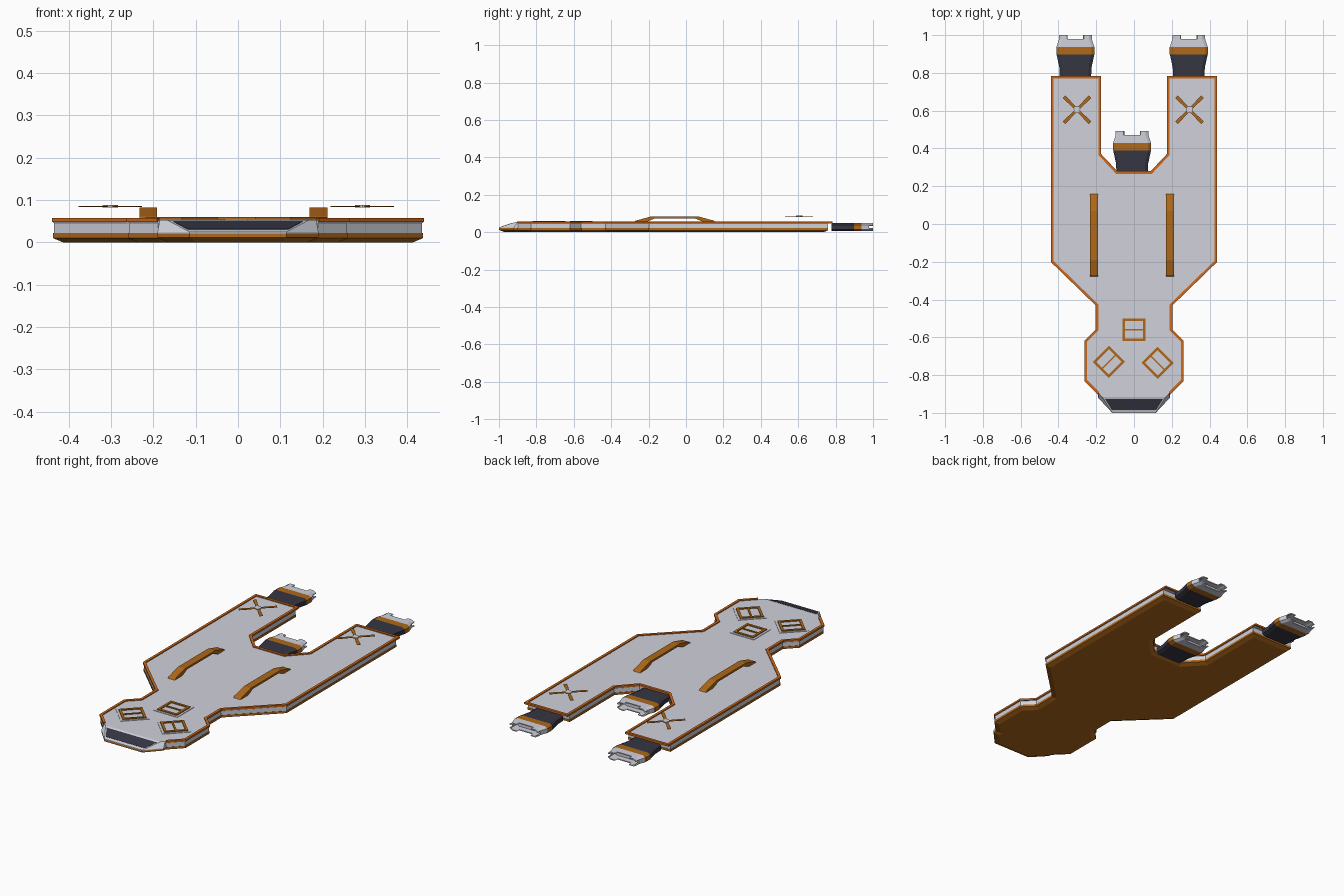
import bpy, bmesh, math
from mathutils import Vector, Matrix

if "Cube" in bpy.data.objects:
    bpy.data.objects.remove(bpy.data.objects["Cube"])


def material(name, col):
    m = bpy.data.materials.new(name)
    m.diffuse_color = (*col, 1)
    m.use_nodes = True
    m.node_tree.nodes["Principled BSDF"].inputs["Base Color"].default_value = m.diffuse_color
    return m


GREY = material("hull_grey", (0.63, 0.64, 0.71))
BROWN = material("ochre", (0.43, 0.14, 0.01))
ORANGE = material("trim_orange", (0.62, 0.14, 0.01))
DARK = material("dark_metal", (0.035, 0.037, 0.055))


def finish(name, bm, mat):
    bmesh.ops.recalc_face_normals(bm, faces=bm.faces)
    me = bpy.data.meshes.new(name)
    bm.to_mesh(me)
    bm.free()
    me.materials.append(mat)
    ob = bpy.data.objects.new(name, me)
    bpy.context.collection.objects.link(ob)
    return ob


def loft(name, rings, mat):
    """Skin matching point rings and cap both ends."""
    bm = bmesh.new()
    vs = [[bm.verts.new(p) for p in r] for r in rings]
    n = len(vs[0])
    for a, b in zip(vs, vs[1:]):
        for i in range(n):
            j = (i + 1) % n
            bm.faces.new((a[i], a[j], b[j], b[i]))
    bm.faces.new(vs[0])
    bm.faces.new(vs[-1])
    return finish(name, bm, mat)


def boxes(name, items, mat, place=Matrix()):
    """One mesh of boxes, each (centre, size), moved by a matrix."""
    bm = bmesh.new()
    for c, s in items:
        bmesh.ops.create_cube(bm, size=1, matrix=place @ Matrix.Translation(c) @ Matrix.Diagonal((*s, 1)))
    return finish(name, bm, mat)


def mirrored(half):
    return half + [(-x, y) for x, y in reversed(half)]


def outline(back):
    return mirrored([(0.19, -0.9), (0.26, -0.83), (0.26, -0.62), (0.2, -0.56), (0.2, -0.43),
                     (0.437, -0.2), (0.437, back), (0.178, back), (0.178, 0.37), (0.09, 0.277)])


def inset(pts, d):
    """Offset a counter-clockwise outline inward."""
    out = []
    for i, p in enumerate(pts):
        p = Vector(p)
        a = (p - Vector(pts[i - 1])).normalized()
        b = (Vector(pts[(i + 1) % len(pts)]) - p).normalized()
        na, nb = Vector((-a.y, a.x)), Vector((-b.y, b.x))
        out.append(tuple(p + (na + nb) * d / (1 + na.dot(nb))))
    return out


def at(pts, z):
    return [(x, y, z) for x, y in pts]


# Main hull: ochre belly, grey side band, thin deck
hull = outline(0.76)
loft("hull_belly", [at(inset(hull, 0.024), 0), at(hull, 0.01), at(hull, 0.022)], BROWN)
loft("hull_sides", [at(inset(hull, 0.002), 0.022), at(inset(hull, 0.002), 0.047)], GREY)
deck = outline(0.776)
loft("deck", [at(deck, 0.046), at(inset(deck, 0.006), 0.053)], GREY)

# Raised orange edge trim, open across the nose
outer, inner = inset(outline(0.78), -0.003), inset(outline(0.78), 0.011)
loft("edge_trim", [[(*o, 0.048), (*o, 0.058), (*i, 0.058), (*i, 0.05)]
                   for o, i in zip(outer, inner)], ORANGE)

# Wedge nose with sloped window
low = mirrored([(0.115, -1.0), (0.19, -0.92), (0.19, -0.87)])
bot = mirrored([(0.1, -0.97), (0.165, -0.905), (0.165, -0.87)])
top = mirrored([(0.168, -0.915), (0.185, -0.9), (0.185, -0.87)])
loft("nose_belly", [at(bot, 0), at(low, 0.012), at(low, 0.021)], BROWN)
loft("nose", [at(low, 0.021), at(low, 0.025), at(top, 0.053)], GREY)


def slope_z(y):
    return 0.025 + (y + 1.0) * 0.028 / 0.085


win = mirrored([(0.118, -0.984), (0.153, -0.927)])
loft("nose_window", [[(x, y, slope_z(y) + d) for x, y in win] for d in (-0.003, 0.001)], DARK)


# Engines: flared nozzle with four corner teeth
def section(w, y, cx, k=1.0):
    mid, h = 0.027, 0.021
    q = [(0.045, h), (w - 0.016, h), (w, h - 0.009), (w, 0.008)]
    pts = q + [(x, -z) for x, z in reversed(q)]
    pts += [(-x, -z) for x, z in q] + [(-x, z) for x, z in reversed(q)]
    kx = 1 - (1 - k) * 0.35
    return [(cx + x * kx, y, mid + z * k) for x, z in pts]


def engine(name, cx, y):
    loft(name + "_neck", [section(0.083, y, cx), section(0.085, y + 0.05, cx),
                          section(0.1, y + 0.12, cx)], DARK)
    loft(name + "_band", [section(0.101, y + 0.12, cx), section(0.101, y + 0.16, cx)], BROWN)
    end = y + 0.201
    loft(name + "_nozzle", [section(0.1, y + 0.16, cx), section(0.087, end, cx),
                            section(0.087, end, cx, 0.75), section(0.087, y + 0.17, cx, 0.75)], GREY)
    for c in range(4):
        rings = []
        for yy in (end - 0.001, y + 0.222):
            o, i = section(0.087, yy, cx), section(0.087, yy, cx, 0.75)
            rings.append(o[c * 4:c * 4 + 4] + i[c * 4:c * 4 + 4][::-1])
        loft(f"{name}_tooth_{c}", rings, GREY)


engine("left_engine", -0.31, 0.778)
engine("right_engine", 0.29, 0.778)
engine("centre_engine", -0.01, 0.27)

# Arched rails on the deck
arch = [(-0.28, 0.052), (-0.27, 0.061), (-0.19, 0.083), (0.07, 0.083), (0.15, 0.061), (0.16, 0.052),
        (0.1, 0.052), (0.05, 0.072), (-0.17, 0.072), (-0.22, 0.052)]
for side, cx in (("left", -0.212), ("right", 0.19)):
    loft(side + "_rail", [[(x, y, z) for y, z in arch] for x in (cx - 0.021, cx + 0.021)], BROWN)

# Hatches: plate, square frame and middle bar
for name, x, y, ang in (("rear", 0, -0.56, 0), ("left", -0.133, -0.73, 45), ("right", 0.125, -0.735, -45)):
    place = Matrix.Translation((x, y, 0)) @ Matrix.Rotation(math.radians(ang), 4, 'Z')
    boxes(name + "_hatch_plate", [((0, 0, 0.053), (0.145, 0.145, 0.005))], GREY, place)
    bars = [((s * 0.054, 0, 0.057), (0.013, 0.12, 0.007)) for s in (-1, 1)]
    bars += [((0, s * 0.054, 0.057), (0.12, 0.013, 0.007)) for s in (-1, 1)]
    bars.append(((0, 0, 0.057), (0.1, 0.009, 0.006)))
    boxes(name + "_hatch_frame", bars, BROWN, place)

# Crossed rotors hovering over the wings
for side, x in (("left", -0.302), ("right", 0.294)):
    for k in range(4):
        place = Matrix.Translation((x, 0.605, 0.085)) @ Matrix.Rotation(math.radians(45 + 90 * k), 4, 'Z')
        boxes(f"{side}_rotor_blade_{k}", [((0.035, 0, 0), (0.044, 0.015, 0.002)),
                                         ((0.077, 0, 0), (0.04, 0.018, 0.002))], BROWN, place)
    ring = [(x + 0.018 * math.cos(a * math.pi / 4), 0.605 + 0.018 * math.sin(a * math.pi / 4)) for a in range(8)]
    loft(side + "_rotor_hub", [at(ring, 0.082), at(ring, 0.088)], GREY)
